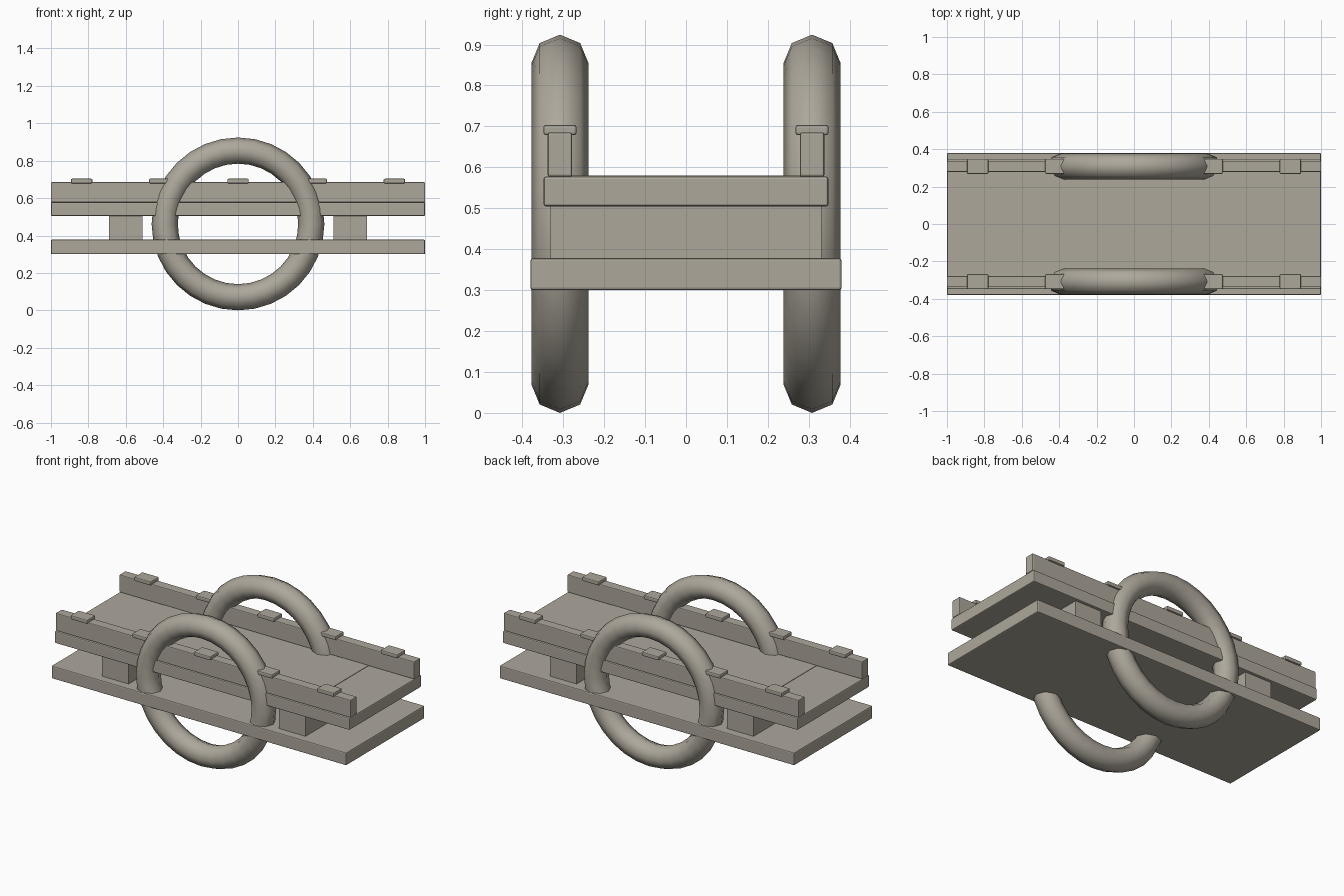
import bpy
import bmesh
from math import pi
from mathutils import Matrix

default = bpy.data.objects.get("Cube")
if default:
    bpy.data.objects.remove(default, do_unlink=True)

# Single warm grey material
stone = bpy.data.materials.new("warm_grey")
stone.use_nodes = True
COLOUR = (0.42, 0.39, 0.33, 1)
stone.diffuse_color = COLOUR
stone.node_tree.nodes["Principled BSDF"].inputs["Base Color"].default_value = COLOUR


def box(name, centre, size, bevel=0.0):
    """Box of the given full size, optionally with rounded edges."""
    mesh = bpy.data.meshes.new(name)
    bm = bmesh.new()
    bmesh.ops.create_cube(bm, size=1, matrix=Matrix.Translation(centre) @ Matrix.Diagonal((*size, 1)))
    bm.to_mesh(mesh)
    bm.free()
    mesh.materials.append(stone)
    obj = bpy.data.objects.new(name, mesh)
    bpy.context.collection.objects.link(obj)
    if bevel:
        mod = obj.modifiers.new("edge_rounding", "BEVEL")
        mod.width = bevel
        mod.segments = 2
    return obj


def ring(name, y):
    """Upright round tube ring with an eight-sided section."""
    bpy.ops.mesh.primitive_torus_add(
        major_radius=0.392, minor_radius=0.07, major_segments=32, minor_segments=8,
        location=(0, y, 0.462), rotation=(pi / 2, 0, 0))
    obj = bpy.context.object
    obj.name = name
    obj.data.materials.append(stone)
    bpy.ops.object.shade_smooth()


# Stacked planks
box("lower_plank", (0, 0, 0.339), (2, 0.76, 0.078), 0.006)
box("upper_deck", (0, 0, 0.541), (2, 0.696, 0.073), 0.006)

# Spacer blocks, just breaking through the deck surface
for side, x in (("right", -0.6), ("left", 0.6)):
    box(f"spacer_block_{side}", (x, 0, 0.479), (0.18, 0.662, 0.202))

# Side rails with clips, and the large rings
for side, y in (("front", -0.308), ("back", 0.308)):
    box(f"side_rail_{side}", (0, y, 0.631), (2, 0.06, 0.108), 0.005)
    for i in range(5):
        x = (i - 2) * 0.418
        box(f"rail_clip_{side}_{i + 1}", (x, y, 0.691), (0.114, 0.081, 0.025), 0.006)
    ring(f"ring_{side}", y)
